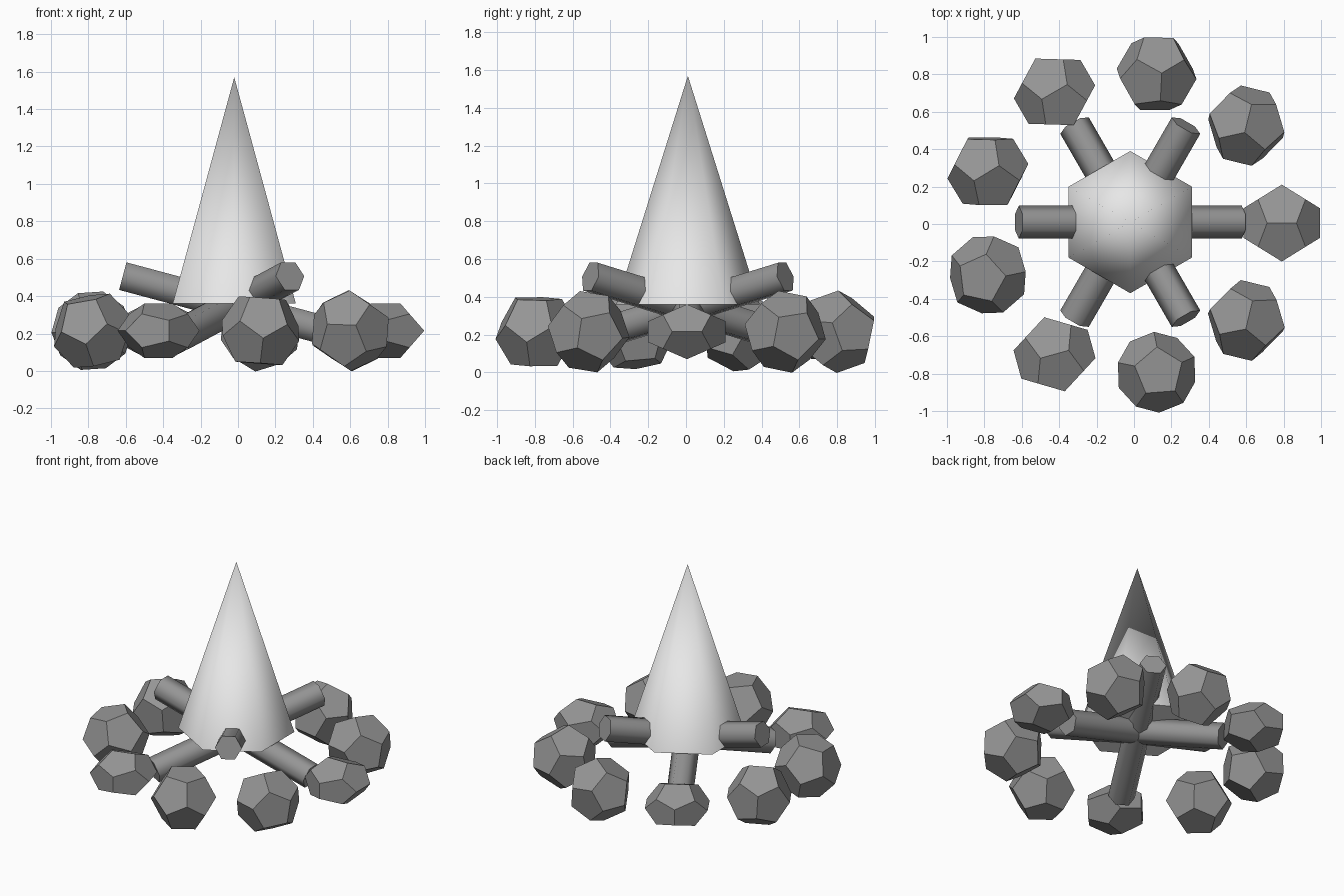
import bpy, bmesh, math
from mathutils import Vector, Matrix

if "Cube" in bpy.data.objects:
    bpy.data.objects.remove(bpy.data.objects["Cube"])

CX, CY = -0.02, 0.01


def material(name, v):
    m = bpy.data.materials.new(name)
    m.diffuse_color = (v, v, v, 1)
    m.use_nodes = True
    m.node_tree.nodes["Principled BSDF"].inputs["Base Color"].default_value = m.diffuse_color
    return m


light_grey = material("light grey", 0.8)
mid_grey = material("mid grey", 0.3)


def add(name, bm, mat, smooth=False):
    me = bpy.data.meshes.new(name)
    bmesh.ops.recalc_face_normals(bm, faces=bm.faces)
    bm.to_mesh(me)
    bm.free()
    me.materials.append(mat)
    ob = bpy.data.objects.new(name, me)
    bpy.context.collection.objects.link(ob)
    if smooth:
        bpy.ops.object.select_all(action='DESELECT')
        ob.select_set(True)
        bpy.context.view_layer.objects.active = ob
        bpy.ops.object.shade_smooth_by_angle(angle=math.radians(62))
    return ob


# six-sided cone, corners pointing front and back
bm = bmesh.new()
base = [bm.verts.new((CX + 0.38 * math.cos(a), CY + 0.38 * math.sin(a), 0.36))
        for a in (math.radians(30 + 60 * i) for i in range(6))]
apex = bm.verts.new((CX, CY, 1.57))
bm.faces.new(base[::-1])
for i in range(6):
    bm.faces.new((base[i], base[(i + 1) % 6], apex))
add("cone_body", bm, light_grey, True)

# three tilted six-sided rods crossing at the cone's base
for k in range(3):
    a = math.radians(120 * k)
    t = math.radians(-15)
    axis = Vector((math.cos(a) * math.cos(t), math.sin(a) * math.cos(t), math.sin(t)))
    side = Vector((-math.sin(a), math.cos(a), 0))
    up = axis.cross(side)
    rot = Matrix((side, up, axis)).transposed().to_4x4()
    bm = bmesh.new()
    bmesh.ops.create_circle(bm, cap_ends=True, segments=6, radius=0.088)
    # turn the section so that two corners lie level
    v0 = bm.verts[:][0].co
    bmesh.ops.rotate(bm, verts=bm.verts, matrix=Matrix.Rotation(-math.atan2(v0.y, v0.x), 3, 'Z'))
    bmesh.ops.translate(bm, verts=bm.verts, vec=(0, 0, -0.617))
    ext = bmesh.ops.extrude_face_region(bm, geom=bm.faces[:], use_keep_orig=True)
    top = [g for g in ext["geom"] if isinstance(g, bmesh.types.BMVert)]
    bmesh.ops.translate(bm, verts=top, vec=(0, 0, 1.234))
    bm.transform(Matrix.Translation((CX, CY, 0.347)) @ rot)
    add(f"rod_{k + 1}", bm, mid_grey, True)

# ring of nine dodecahedra
PHI = (1 + 5 ** 0.5) / 2
S = 0.127


def dodecahedron():
    pts = [(x, y, z) for x in (-1, 1) for y in (-1, 1) for z in (-1, 1)]
    for p in (-1 / PHI, 1 / PHI):
        for q in (-PHI, PHI):
            pts += [(p, 0, q), (0, q, p), (q, p, 0)]
    bm = bmesh.new()
    for p in pts:
        bm.verts.new(Vector(p) * S)
    bmesh.ops.convex_hull(bm, input=bm.verts)
    bmesh.ops.dissolve_limit(bm, angle_limit=0.02, verts=bm.verts, edges=bm.edges)
    return bm


# every third one lies flat (turn about z), the rest tumble (direction of one face)
flat_turn = {0: 0, 120: 30, 240: 15.5}
facing = {40: (.7, -.7, .1), 80: (.1, .6, .75), 160: (-.3, .4, .85),
          200: (-.25, -.9, .3), 280: (.1, -.88, .45), 320: (.7, -.7, .05)}
face_normal = Vector((0, 1, PHI))
bm = dodecahedron()
bm.normal_update()
bm.faces.ensure_lookup_table()
face_normal = bm.faces[0].normal.copy()
bm.free()

for i in range(9):
    deg = 40 * i
    a = math.radians(deg)
    if deg in flat_turn:
        rot = (Matrix.Rotation(math.radians(flat_turn[deg]), 4, 'Z')
               @ Matrix.Diagonal((1, 1, 0.707, 1)))
    else:
        rot = face_normal.rotation_difference(Vector(facing[deg])).to_matrix().to_4x4()
    bm = dodecahedron()
    loc = (CX + 0.81 * math.cos(a), 0.005 + 0.81 * math.sin(a), 0.215)
    bm.transform(Matrix.Translation(loc) @ rot)
    add(f"ring_stone_{i + 1}", bm, mid_grey)
